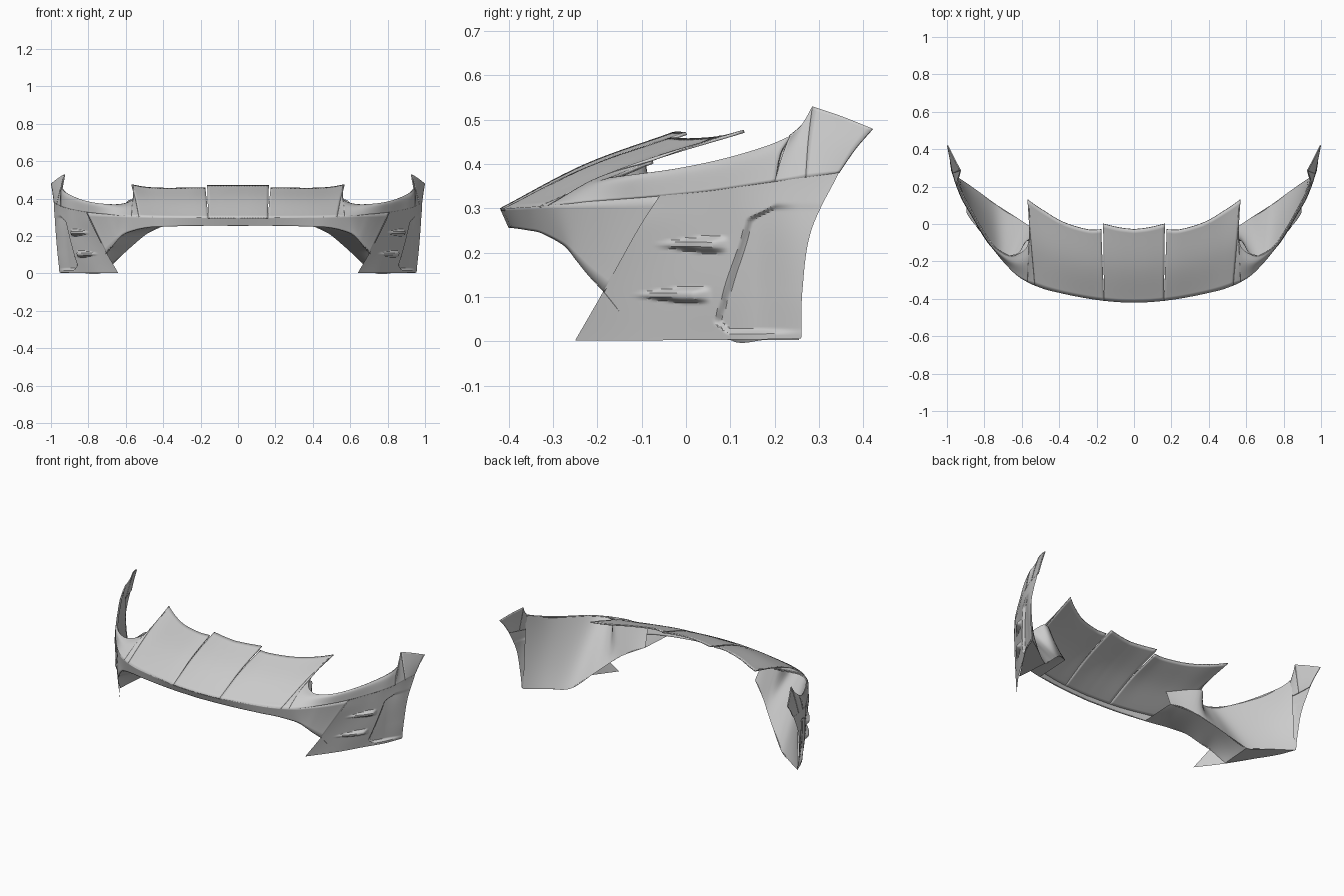
import bpy, bmesh, math
from mathutils import Vector


def spline(pts, n):
    """Catmull-Rom resampling of a short point list to n points."""
    p = [Vector(q) for q in pts]
    if len(p) == 2:
        return [p[0].lerp(p[1], i / (n - 1)) for i in range(n)]
    p = [p[0] * 2 - p[1]] + p + [p[-1] * 2 - p[-2]]
    out, segs = [], len(pts) - 1
    for i in range(n):
        s = i / (n - 1) * segs
        k = min(int(s), segs - 1)
        t = s - k
        a, b, c, d = p[k:k + 4]
        out.append((b * 2 + (c - a) * t + (a * 2 - b * 5 + c * 4 - d) * t * t
                    + (b * 3 - a - c * 3 + d) * t ** 3) / 2)
    return out


def patch(name, rows, n, m, out, thick=0, shape=None):
    """Loft a smooth sheet through rows of points, mirrored in x; out = facing side."""
    rows = [spline(r, n) for r in rows]
    cols = [spline([r[i] for r in rows], m) for i in range(n)]
    if shape:
        cols = [[shape(v) for v in c] for c in cols]
    bm = bmesh.new()
    g = [[bm.verts.new(v) for v in c] for c in cols]
    for i in range(n - 1):
        for j in range(m - 1):
            bm.faces.new((g[i][j], g[i + 1][j], g[i + 1][j + 1], g[i][j + 1]))
    bmesh.ops.remove_doubles(bm, verts=bm.verts, dist=1e-5)
    bm.normal_update()
    total = sum((f.normal * f.calc_area() for f in bm.faces), Vector())
    if total.dot(Vector(out)) < 0:
        bmesh.ops.reverse_faces(bm, faces=bm.faces)
    me = bpy.data.meshes.new(name)
    bm.to_mesh(me)
    bm.free()
    ob = bpy.data.objects.new(name, me)
    bpy.context.collection.objects.link(ob)
    mir = ob.modifiers.new("mirror", 'MIRROR')
    mir.merge_threshold = 0.0005
    if thick:
        s = ob.modifiers.new("thickness", 'SOLIDIFY')
        s.thickness, s.offset = thick, -1
    for f in me.polygons:
        f.use_smooth = True
    bpy.context.view_layer.objects.active = ob
    ob.select_set(True)
    bpy.ops.object.shade_smooth_by_angle(angle=math.radians(35))
    ob.select_set(False)
    return ob


def bulged(ridge, top, h=0.013):
    """Ridge row, raised middle row and top row."""
    mid = [(Vector(a) + Vector(b)) / 2 + Vector((0, -h * .4, h)) for a, b in zip(ridge, top)]
    return [ridge, mid, top]


# upper skin: centre hood, hood wing, lamp cutout, fender tip
hood_a = ([(0, -.42, .30), (.08, -.418, .30), (.16, -.411, .30)],
          [(0, -.03, .472), (.08, -.02, .473), (.165, 0, .472)])
hood_b = ([(.16, -.411, .30), (.25, -.398, .30), (.36, -.377, .301), (.46, -.353, .303), (.53, -.33, .305)],
          [(.175, -.03, .46), (.25, -.03, .46), (.38, .01, .458), (.49, .075, .463), (.57, .13, .477)])
hood_c = ([(.53, -.33, .305), (.55, -.321, .306), (.57, -.311, .307)],
          [(.57, .13, .477), (.563, .03, .445), (.56, -.075, .407)])
lamp = ([(.57, -.311, .307), (.61, -.287, .31), (.65, -.254, .313), (.70, -.2, .317), (.76, -.127, .322),
         (.81, -.055, .328), (.87, .045, .338), (.92, .13, .35), (.95, .2, .36)],
        [(.56, -.075, .407), (.575, -.125, .388), (.615, -.16, .374), (.67, -.17, .37), (.75, -.12, .376),
         (.82, -.02, .39), (.88, .085, .412), (.93, .18, .44), (.947, .235, .463)])
tip_a = ([(.95, .2, .36), (.96, .235, .365), (.97, .27, .37)],
         [(.947, .235, .463), (.937, .262, .49), (.93, .285, .53)])
tip_b = ([(.97, .27, .37), (.978, .307, .375), (.985, .345, .38)],
         [(.93, .285, .53), (.965, .35, .508), (1.0, .42, .48)])
for name, (r, t), n in (("hood_center", hood_a, 12), ("hood_wing", hood_b, 24), ("hood_corner", hood_c, 12),
                        ("lamp_surround", lamp, 48)):
    patch(name, bulged(r, t), n, 20, (0, -.5, 1), .007)
for name, (r, t) in (("fender_rise", tip_a), ("fender_tip", tip_b)):
    patch(name, bulged(r, t, .004), 12, 20, (1, -.3, .2), .006)

# nose lip, deepening toward the side intakes
lip_top = [(0, -.42, .30), (.2, -.406, .30), (.4, -.368, .302), (.5, -.341, .304), (.6, -.293, .309),
           (.68, -.222, .315), (.74, -.152, .32), (.81, -.055, .328)]
lip_low = [(0, -.40, .255), (.2, -.389, .255), (.4, -.355, .25), (.5, -.325, .243), (.6, -.275, .215),
           (.64, -.25, .185), (.67, -.222, .15), (.705, -.185, .11)]
patch("nose_lip", [lip_top, lip_low], 50, 10, (0.2, -1, 0), .006)

# intake side wall running back from the lip
edge = [(.38, -.36, .251), (.5, -.325, .243), (.6, -.275, .215), (.67, -.222, .15), (.705, -.185, .11), (.745, -.1, .003)]
crease = [(.38, -.14, .262), (.43, -.1, .245), (.49, -.06, .21), (.56, -.01, .152), (.62, .03, .098), (.73, .1, .003)]
patch("intake_side", [edge, crease], 32, 10, (-1, -.6, -.4))

# inner wall from the base line up to the lamp cutout rim
wall_low = [(.38, -.14, .262), (.49, -.06, .21), (.56, -.01, .152), (.62, .03, .098), (.73, .1, .003),
            (.84, .18, .003), (.95, .255, .003)]
wall_top = [(.40, -.2, .375), (.56, -.09, .398), (.615, -.155, .368), (.68, -.165, .364), (.75, -.115, .37),
            (.87, .07, .4), (.945, .235, .455)]
patch("inner_wall", [wall_low, wall_top], 37, 14, (-.5, 1, .3))


def ramp(v, a, b):
    t = max(0, min(1, (v - a) / (b - a)))
    return t * t * (3 - 2 * t)


OUT = Vector((.85, -.52, 0))


def side_detail(v):
    """Two teardrop fins and a recessed rear panel pressed into the side."""
    d = 0
    for y0, y1, z in ((-.13, .06, .104), (-.08, .10, .218)):
        t = (v.y - y0) / (y1 - y0)
        if 0 < t < 1:
            w = .004 + .016 * min(1, t * 1.5)
            d += .020 * ramp(t, 0, .7) * (1 - ramp(t, .8, 1)) * (1 - ramp(abs(v.z - z), w * .3, w))
    line = .06 + .32 * max(0, v.z - .04)
    line += .05 * ramp(v.z, .27, .31) + .03 * (1 - ramp(v.z, .015, .05))
    d -= .014 * ramp(v.y, line, line + .012) * ramp(v.z, .016, .028) * (1 - ramp(v.z, .295, .312)) \
        * (1 - .9 * ramp(v.y, .15, .26))
    return v + OUT * d


# outer side panel with a slanted leading edge
side_top = [(.81, -.06, .328), (.87, .045, .338), (.92, .13, .35), (.96, .235, .365), (.985, .345, .38)]
side_up = [(.775, -.11, .25), (.85, .02, .25), (.91, .12, .25), (.95, .2, .25), (.978, .282, .25)]
side_mid = [(.705, -.185, .115), (.80, -.045, .115), (.875, .075, .115), (.927, .17, .115), (.967, .262, .115)]
side_low = [(.64, -.25, .002), (.755, -.095, .002), (.845, .05, .003), (.91, .155, .004), (.955, .26, .006)]
patch("side_panel", [side_top, side_up, side_mid, side_low], 110, 80, (1, -.6, 0), 0, side_detail)

# floor plate closing the base of the side box
patch("floor_plate", [[(.745, -.1, .003), (.845, .05, .003), (.91, .155, .003), (.95, .255, .003)],
                      [(.73, .1, .003), (.80, .15, .003), (.875, .205, .003), (.95, .255, .003)]],
      16, 4, (0, 0, -1))
